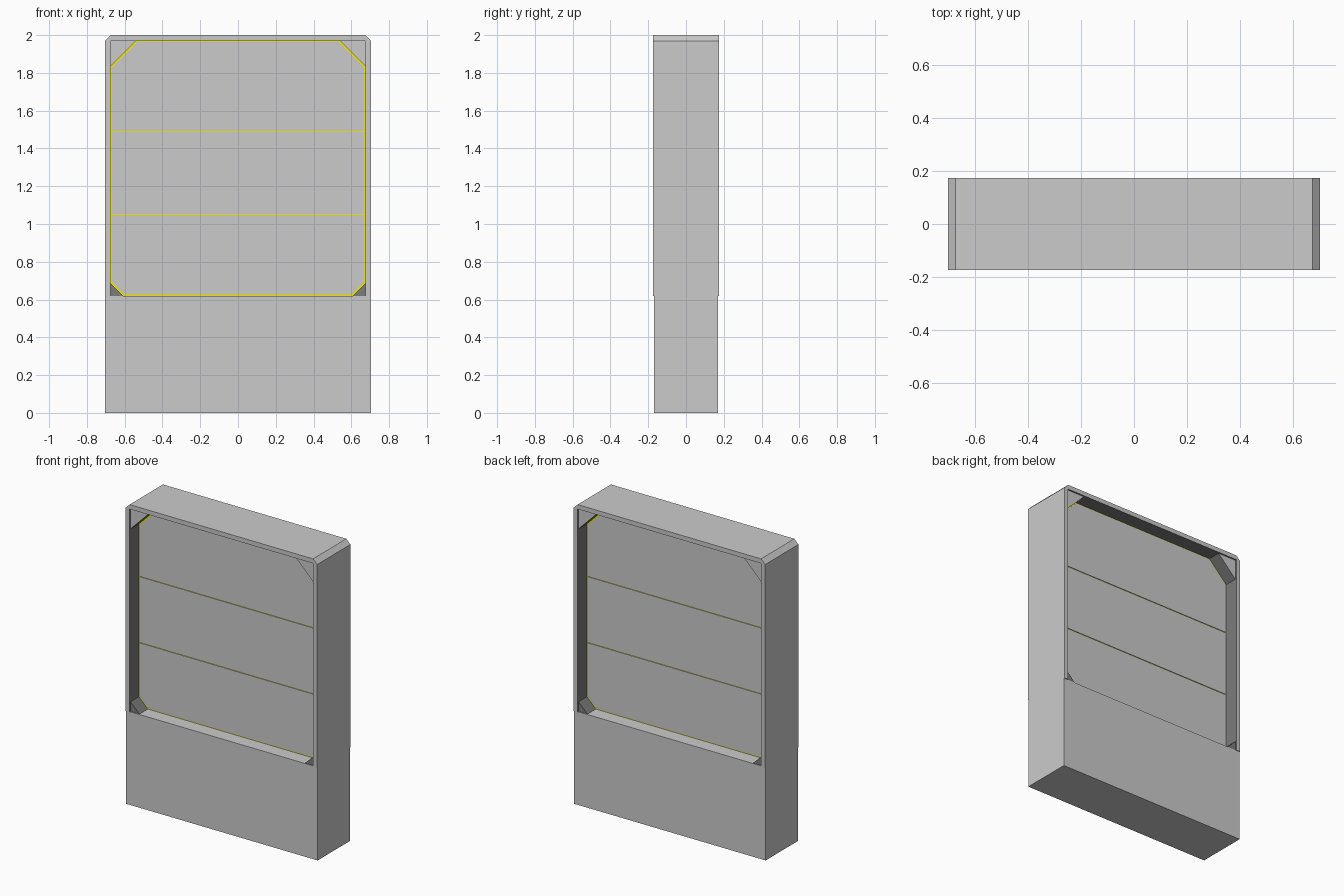
import bpy, bmesh

if "Cube" in bpy.data.objects:
    bpy.data.objects.remove(bpy.data.objects["Cube"])


def material(name, rgb):
    m = bpy.data.materials.new(name)
    m.diffuse_color = (*rgb, 1)
    m.use_nodes = True
    m.node_tree.nodes["Principled BSDF"].inputs["Base Color"].default_value = m.diffuse_color
    return m


GREY = material("grey", (0.8, 0.8, 0.8))
DARK = material("dark_lining", (0.2, 0.2, 0.2))
YELLOW = material("yellow_seam", (0.9, 0.82, 0.0))


def prism(name, pts, y0, y1, mats, dark_sides=()):
    """Extrude an (x, z) outline along y; listed side edges take the second material."""
    bm = bmesh.new()
    front = [bm.verts.new((x, y0, z)) for x, z in pts]
    back = [bm.verts.new((x, y1, z)) for x, z in pts]
    bm.faces.new(front)
    bm.faces.new(back[::-1])
    n = len(pts)
    for i in range(n):
        j = (i + 1) % n
        f = bm.faces.new((front[j], front[i], back[i], back[j]))
        f.material_index = 1 if i in dark_sides else 0
    bmesh.ops.recalc_face_normals(bm, faces=bm.faces)
    me = bpy.data.meshes.new(name)
    bm.to_mesh(me)
    bm.free()
    for m in mats:
        me.materials.append(m)
    ob = bpy.data.objects.new(name, me)
    bpy.context.collection.objects.link(ob)
    return ob


def outline(x, z0, z1, low=0.0, high=0.0):
    """Symmetric outline with optional chamfers at the lower and upper corners."""
    right = [(x - low, z0)] if low else []
    right += [(x, z0 + low), (x, z1 - high)]
    right += [(x - high, z1)] if high else []
    return right + [(-px, pz) for px, pz in reversed(right)]


W, SILL, TOP = 0.705, 0.62, 2.0
IN_W, IN_TOP = 0.675, 1.97
LOW, HIGH = 0.065, 0.135

# Solid base
prism("base", outline(W, 0, SILL), -0.17, 0.17, [GREY])

# Upper surround, open at the bottom, with dark inner walls
surround = outline(W, SILL, TOP, high=0.03) + [
    (-IN_W, SILL), (-IN_W, IN_TOP), (IN_W, IN_TOP), (IN_W, SILL)]
prism("surround_frame", surround, -0.175, 0.175, [GREY, DARK], (6, 7, 8))

# Corner gussets
for s, side in ((-1, "left"), (1, "right")):
    prism("upper_gusset_" + side,
          [(s * IN_W, IN_TOP), (s * (IN_W - HIGH), IN_TOP), (s * IN_W, IN_TOP - HIGH)],
          -0.165, 0.165, [GREY, DARK], (1,))
    prism("lower_gusset_" + side,
          [(s * IN_W, SILL), (s * (IN_W - LOW), SILL), (s * IN_W, SILL + LOW)],
          -0.165, 0.165, [DARK])

# Yellow core that shows through the seams
prism("seam_core", outline(IN_W, SILL, IN_TOP, LOW, HIGH), -0.077, 0.077, [YELLOW])

# Three grey panels standing proud on both faces
E, G = 0.007, 0.003
prism("lower_panel", outline(IN_W - E, SILL + E, 1.05 - G, LOW), -0.082, 0.082, [GREY])
prism("middle_panel", outline(IN_W - E, 1.05 + G, 1.49 - G), -0.082, 0.082, [GREY])
prism("upper_panel", outline(IN_W - E, 1.49 + G, IN_TOP - E, high=HIGH), -0.082, 0.082, [GREY])
